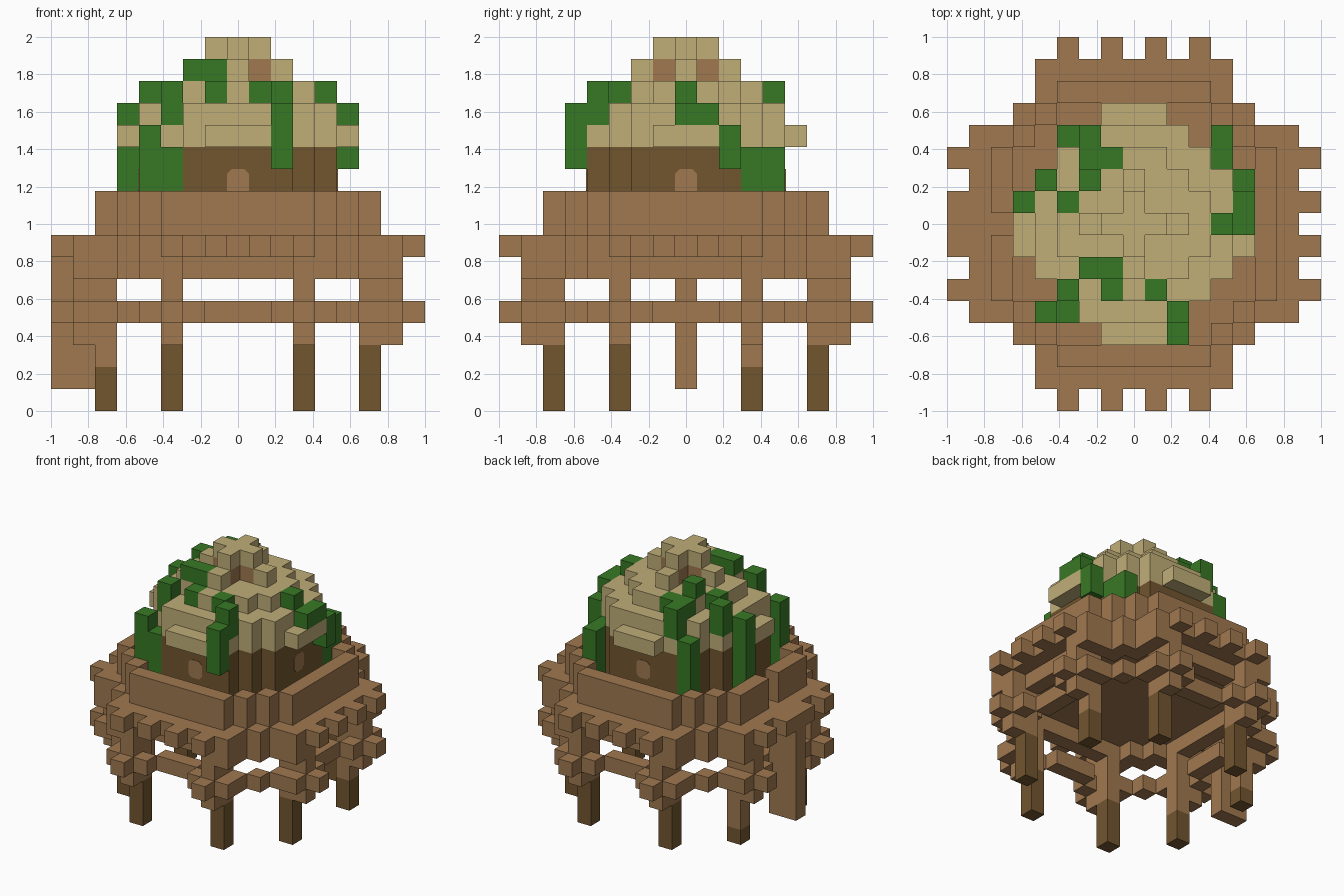
import bpy, bmesh, math
from mathutils import Vector, Matrix

if "Cube" in bpy.data.objects:
    bpy.data.objects.remove(bpy.data.objects["Cube"])

U = 2 / 17  # size of one block


def material(name, rgb):
    m = bpy.data.materials.new(name)
    m.use_nodes = True
    col = (*rgb, 1)
    m.diffuse_color = col
    m.node_tree.nodes["Principled BSDF"].inputs["Base Color"].default_value = col
    return m


WOOD = material("light wood", (0.35, 0.19, 0.08))
BARK = material("dark wood", (0.17, 0.092, 0.028))
THATCH = material("straw", (0.53, 0.425, 0.187))
LEAF = material("leaf green", (0.039, 0.19, 0.018))

taken = set()
AXES = [Vector(v) for v in ((1, 0, 0), (0, 1, 0), (0, 0, 1))]


def finish(bm, name, mat):
    mesh = bpy.data.meshes.new(name)
    bm.to_mesh(mesh)
    bm.free()
    mesh.materials.append(mat)
    ob = bpy.data.objects.new(name, mesh)
    bpy.context.scene.collection.objects.link(ob)


def blocks(name, mat, cells):
    """One clean outer skin around a set of grid blocks not used before."""
    cells = set(cells) - taken
    taken.update(cells)
    bm = bmesh.new()
    for c in cells:
        mid = Vector(c) + Vector((0, 0, 0.5))
        for k in range(3):
            for s in (1, -1):
                n = AXES[k] * s
                if tuple(int(a + b) for a, b in zip(c, n)) in cells:
                    continue
                a, b = AXES[(k + 1) % 3] / 2, AXES[(k + 2) % 3] / 2 * s
                bm.faces.new([bm.verts.new((mid + n / 2 + p) * U)
                              for p in (-a - b, a - b, a + b, b - a)])
    bmesh.ops.remove_doubles(bm, verts=bm.verts, dist=U / 100)
    bmesh.ops.dissolve_limit(bm, angle_limit=0.01, verts=bm.verts, edges=bm.edges)
    finish(bm, name, mat)


def around(points):
    """Repeat plan positions in all eight mirrored directions."""
    return {q for x, y in points for sx in (1, -1) for sy in (1, -1)
            for q in ((x * sx, y * sy), (y * sy, x * sx))}


def stack(plan, lo, hi):
    return {(x, y, z) for x, y in plan for z in range(lo, hi)}


def disc(r2):
    r = range(-5, 6)
    return {(x, y) for x in r for y in r if x * x + y * y <= r2}


def row(n, y):
    return [(x, y) for x in range(n + 1)]


# Ladder, with the opening in the wall above it
blocks("ladder", WOOD, stack([(-8, 0), (-7, 0)], 1, 8))
opening = stack([(-6, 0)], 8, 10)

# Legs: dark feet of slightly different height, light upper posts
feet = {(6, 3): 2, (-6, -3): 2, (-6, 3): 1}
for i, (x, y) in enumerate(sorted(around([(3, 6)]))):
    h = feet.get((x, y), 3)
    blocks(f"leg_foot_{i + 1}", BARK, stack([(x, y)], 0, h))
    out = (x, y + (y > 0) - (y < 0)) if abs(y) > abs(x) else (x + (x > 0) - (x < 0), y)
    blocks(f"leg_post_{i + 1}", WOOD, stack([(x, y)], h, 7) | stack([out], 3, 7))

# Zigzag brace rail tying the legs together
blocks("brace_rail", WOOD, stack(
    around(row(1, 6) + [(2, 7), (3, 7), (3, 8), (4, 7), (4, 6), (5, 5)]), 4, 5))

# Platform floor with beam ends, the skirt below it and the stepped parapet
ring = around(row(3, 6) + [(4, 5)])
corners = around([(4, 7), (4, 6), (5, 5)])
floor = ring | corners | around(row(3, 7)) | disc(41)
blocks("platform_floor", WOOD, stack(floor | around([(1, 8), (3, 8)]), 7, 8))
blocks("platform_skirt", WOOD, stack(ring | corners, 6, 7))
blocks("parapet", WOOD, stack(ring, 8, 10) - opening)

# Hut wall, roof vents and stepped straw roof
blocks("hut_wall", BARK, stack(disc(20), 8, 12))
blocks("roof_vents", WOOD, stack(around([(1, 0)]), 15, 16))
roof = stack(disc(20), 12, 14) | stack(around(row(1, 5)), 12, 13)
roof |= stack(disc(10), 14, 15) | stack(around(row(2, 0)), 15, 16)
roof |= stack(disc(1), 16, 17)

# Vines: (x, y, from, to)
vines = [
    (2, -5, 11, 14), (2, -4, 13, 15), (1, -3, 14, 15), (-1, -3, 14, 15),
    (-2, -2, 15, 16), (-1, -2, 15, 16), (-3, -3, 13, 15), (-3, -4, 8, 12),
    (-4, -4, 8, 13), (5, 0, 13, 14), (5, 1, 13, 14), (5, 2, 11, 13),
    (4, 0, 14, 15), (4, 3, 8, 12), (4, 4, 8, 12), (-5, 1, 8, 14),
    (-4, 2, 13, 15), (-3, 1, 14, 15), (-2, 2, 15, 16), (-2, 3, 14, 15),
    (-1, 3, 14, 15), (-3, 4, 8, 13), (-2, 4, 13, 15),
]
blocks("vines", LEAF, set().union(*(stack([(x, y)], a, b) for x, y, a, b in vines)))
blocks("straw_roof", THATCH, roof)

# Windows with clipped corners on the four sides of the hut
for i, side in enumerate(("front", "left", "back", "right")):
    bm = bmesh.new()
    bmesh.ops.create_cube(bm, size=1, matrix=Matrix.Diagonal((U, 0.008, 1.2 * U, 1)))
    posts = [e for e in bm.edges if abs(e.verts[0].co.y - e.verts[1].co.y) > 0.001]
    bmesh.ops.bevel(bm, geom=posts, offset=0.22 * U, segments=1, affect="EDGES")
    bm.transform(Matrix.Rotation(i * math.pi / 2, 4, "Z")
                 @ Matrix.Translation((0, -4.5 * U, 10.4 * U)))
    finish(bm, f"window_{side}", WOOD)
